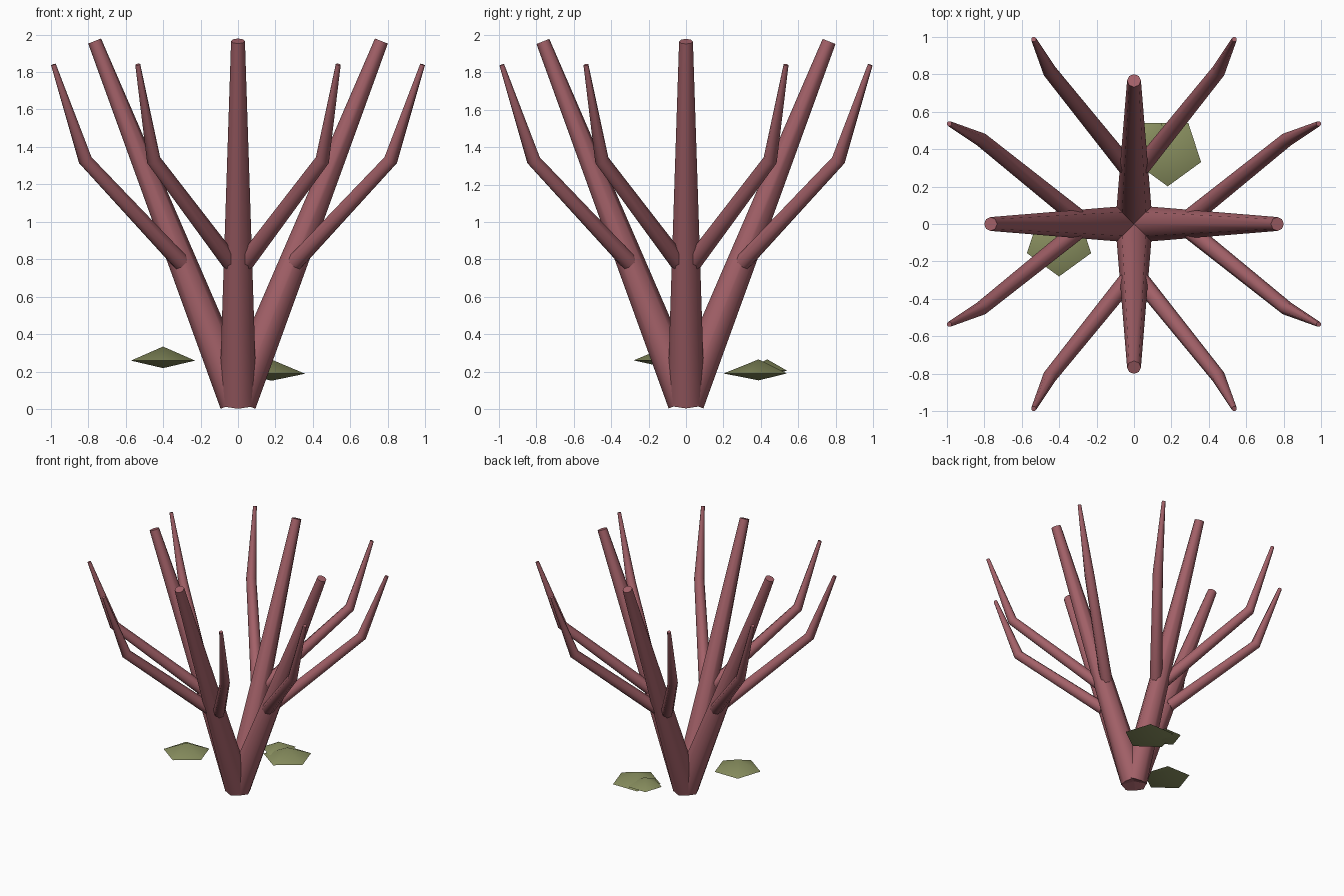
import bpy, bmesh, math
from mathutils import Vector, Matrix

cube = bpy.data.objects.get("Cube")
if cube:
    bpy.data.objects.remove(cube, do_unlink=True)


def make_material(name, rgb):
    mat = bpy.data.materials.new(name)
    mat.use_nodes = True
    color = (*rgb, 1.0)
    mat.diffuse_color = color
    bsdf = mat.node_tree.nodes["Principled BSDF"]
    bsdf.inputs["Base Color"].default_value = color
    bsdf.inputs["Roughness"].default_value = 0.9
    return mat


bark = make_material("dusty red bark", (0.37, 0.12, 0.14))
leaf = make_material("olive green", (0.25, 0.275, 0.115))


def finish(bm, name, mat, angle):
    bmesh.ops.recalc_face_normals(bm, faces=bm.faces)
    mesh = bpy.data.meshes.new(name)
    bm.to_mesh(mesh)
    bm.free()
    mesh.materials.append(mat)
    obj = bpy.data.objects.new(name, mesh)
    bpy.context.collection.objects.link(obj)
    bpy.ops.object.select_all(action="DESELECT")
    obj.select_set(True)
    bpy.context.view_layer.objects.active = obj
    bpy.ops.object.shade_smooth_by_angle(angle=math.radians(angle))
    return obj


def limb(name, points, radii, turn, sides=8):
    """Tapered tube along a path, with mitred joints and flat end caps."""
    bm = bmesh.new()
    pts = [Vector(p) for p in points]
    rings = []
    for i, (p, r) in enumerate(zip(pts, radii)):
        before = (p - pts[i - 1]).normalized() if i else Vector()
        after = (pts[i + 1] - p).normalized() if i + 1 < len(pts) else Vector()
        rot = (before + after).to_track_quat("Z", "Y")
        ring = []
        for k in range(sides):
            a = math.tau * k / sides
            ring.append(bm.verts.new(p + rot @ Vector((r * math.cos(a), r * math.sin(a), 0))))
        rings.append(ring)
    for low, high in zip(rings, rings[1:]):
        for k in range(sides):
            n = (k + 1) % sides
            bm.faces.new((low[k], low[n], high[n], high[k]))
    bm.faces.new(rings[0][::-1])
    bm.faces.new(rings[-1])
    bm.transform(Matrix.Rotation(turn, 4, "Z"))
    return finish(bm, name, bark, 50)


def leaf_clump(name, center, radius, up, down):
    """Five-sided double pyramid with one corner towards the front."""
    bm = bmesh.new()
    c = Vector(center)
    rim = []
    for k in range(5):
        a = math.tau * k / 5 - math.pi / 2
        rim.append(bm.verts.new(c + radius * Vector((math.cos(a), math.sin(a), 0))))
    top = bm.verts.new(c + Vector((0, 0, up)))
    bottom = bm.verts.new(c - Vector((0, 0, down)))
    for k in range(5):
        n = (k + 1) % 5
        bm.faces.new((rim[k], rim[n], top))
        bm.faces.new((rim[n], rim[k], bottom))
    return finish(bm, name, leaf, 60)


# Four leaning stems, each carrying a mirrored pair of bent branches
for i, side in enumerate(("left", "back", "right", "front")):
    turn = i * math.pi / 2
    limb(side + "_stem", [(0, 0, 0.04), (0.765, 0, 1.965)], [0.1, 0.037], turn)
    for s, label in ((1, "a"), (-1, "b")):
        path = [(0.305, 0.04 * s, 0.785), (0.815, 0.45 * s, 1.33), (0.985, 0.535 * s, 1.84)]
        limb(f"{side}_branch_{label}", path, [0.047, 0.038, 0.014], turn)

# Loose leaf clumps near the base
leaf_clump("right_leaf_clump", (-0.4, -0.1, 0.26), 0.18, 0.075, 0.04)
leaf_clump("back_leaf_clump", (0.18, 0.388, 0.19), 0.187, 0.075, 0.037)
leaf_clump("small_back_leaf_clump", (0.07, 0.435, 0.205), 0.13, 0.06, 0.03)
